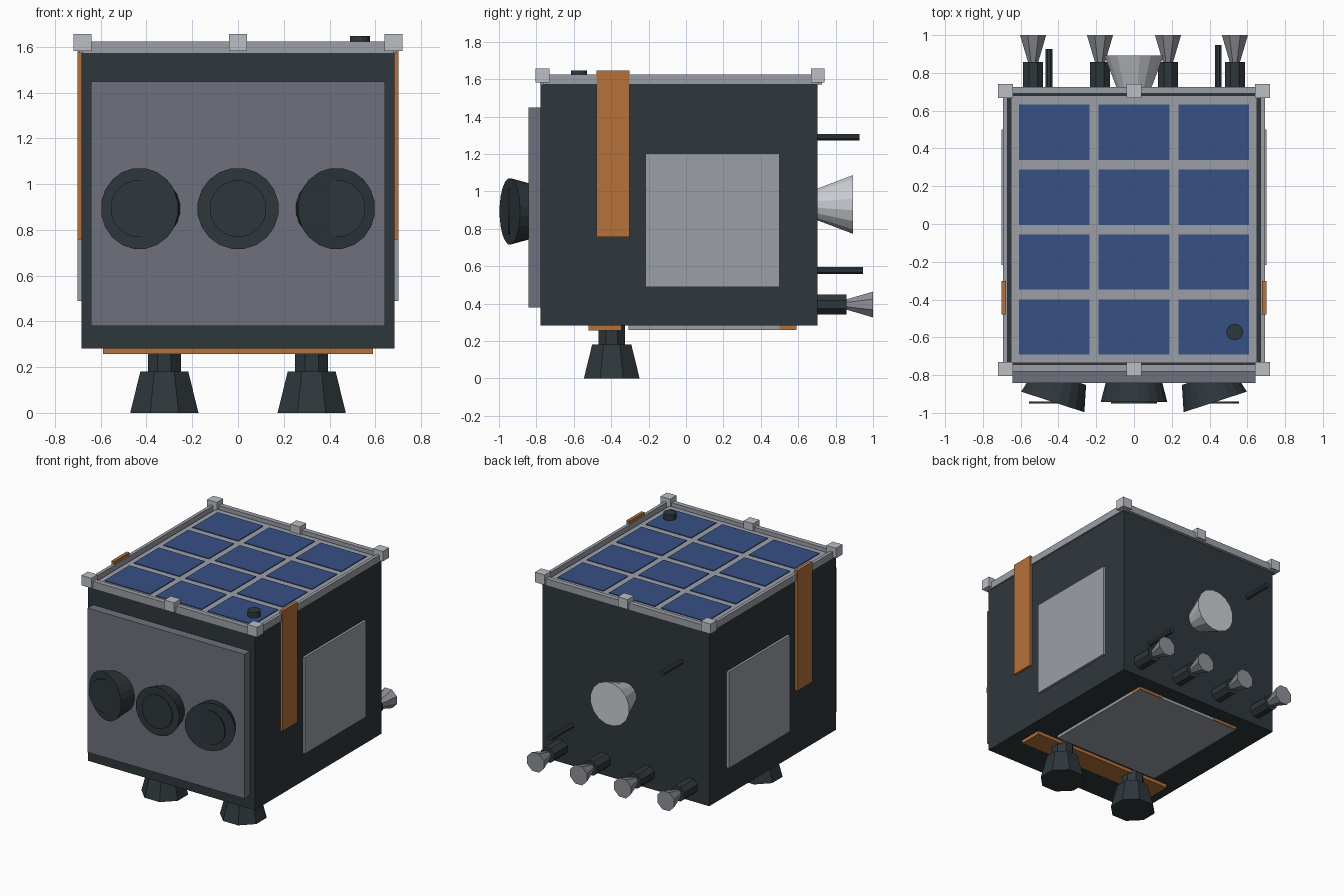
import bpy, bmesh
from math import pi, sin, cos, radians
from mathutils import Vector, Matrix

cube = bpy.data.objects.get("Cube")
if cube:
    bpy.data.objects.remove(cube, do_unlink=True)


def material(name, r, g, b):
    m = bpy.data.materials.new(name)
    m.use_nodes = True
    m.diffuse_color = (r, g, b, 1)
    m.node_tree.nodes["Principled BSDF"].inputs["Base Color"].default_value = (r, g, b, 1)
    return m


DARK = material("dark slate", 0.028, 0.038, 0.045)
PLATE = material("warm grey", 0.16, 0.16, 0.2)
GREY = material("frame grey", 0.33, 0.35, 0.39)
LIGHT = material("light grey", 0.5, 0.52, 0.56)
SILVER = material("silver", 0.6, 0.62, 0.66)
STEEL = material("steel", 0.27, 0.28, 0.31)
ORANGE = material("copper orange", 0.46, 0.17, 0.045)
BLUE = material("cell blue", 0.038, 0.08, 0.24)


def finish(bm, name, mat):
    mesh = bpy.data.meshes.new(name)
    bm.to_mesh(mesh)
    bm.free()
    mesh.materials.append(mat)
    obj = bpy.data.objects.new(name, mesh)
    bpy.context.collection.objects.link(obj)
    return obj


def box(name, mat, x, y, z):
    """Box from (min, max) pairs along each axis."""
    bm = bmesh.new()
    bmesh.ops.create_cube(bm, size=1)
    size = [b - a for a, b in (x, y, z)]
    mid = [(a + b) / 2 for a, b in (x, y, z)]
    bm.transform(Matrix.Translation(mid) @ Matrix.Diagonal((*size, 1)))
    return finish(bm, name, mat)


def cone(name, mat, start, end, r1, r2, sides):
    """Capped frustum between two points; radii measured across the flats."""
    start, end = Vector(start), Vector(end)
    axis = end - start
    k = 1 / cos(pi / sides)
    bm = bmesh.new()
    bmesh.ops.create_cone(bm, cap_ends=True, segments=sides, radius1=r1 * k,
                          radius2=r2 * k, depth=axis.length)
    bm.transform(Matrix.Translation((start + end) / 2)
                 @ axis.to_track_quat('Z', 'Y').to_matrix().to_4x4()
                 @ Matrix.Rotation(pi / sides, 4, 'Z'))
    return finish(bm, name, mat)


def span(mid, half):
    return (mid - half, mid + half)


# Main body and front plate
box("body", DARK, (-0.683, 0.683), (-0.778, 0.703), (0.282, 1.572))
box("front_plate", PLATE, (-0.643, 0.643), (-0.842, -0.77), (0.38, 1.449))

# Solar panel with a grid of cells
box("solar_panel", GREY, (-0.652, 0.652), (-0.737, 0.68), (1.565, 1.6))
for i in range(3):
    for j in range(4):
        box("solar_cell", BLUE, span(0.423 * (i - 1), 0.187),
            span(-0.03 + 0.344 * (j - 1.5), 0.146), (1.598, 1.606))

# Roof rails and corner blocks
for y in (-0.763, 0.708):
    box("cross_rail", GREY, (-0.68, 0.68), span(y, 0.018), (1.572, 1.624))
    for x in (-0.68, 0, 0.68):
        box("rail_block", LIGHT, span(x, 0.04), span(y - 0.004, 0.037), (1.582, 1.656))
for s, side in ((1, "left"), (-1, "right")):
    box(side + "_rail", GREY, span(s * 0.682, 0.012), (-0.763, 0.708), (1.572, 1.624))
    # Side strap and side plate
    box(side + "_strap", ORANGE, span(s * 0.689, 0.012), (-0.479, -0.302), (0.757, 1.646))
    box(side + "_plate", GREY, span(s * 0.69, 0.011), (-0.216, 0.5), (0.49, 1.203))
    # Landing thruster
    x, y = s * 0.322, -0.397
    cone(side + "_foot_stem", DARK, (x, y, 0.3), (x, y, 0.17), 0.072, 0.072, 8)
    cone(side + "_foot_bell", DARK, (x, y, 0.18), (x, y, 0), 0.105, 0.149, 8)

# Roof button
cone("roof_button", DARK, (0.533, -0.572, 1.59), (0.533, -0.572, 1.647), 0.043, 0.043, 12)

# Three front lenses, the outer pair splayed outward
for s in (-1, 0, 1):
    tilt = radians(18) * s
    axis = Vector((sin(tilt), -cos(tilt), 0))
    face = Vector((s * 0.43, -0.942, 0.893))
    cone("lens_housing", DARK, face - axis * 0.14, face, 0.14, 0.176, 20)
    cone("lens_disc", DARK, (s * 0.433, -0.94, 0.893), (s * 0.433, -0.95, 0.893),
         0.123, 0.123, 20)

# Rear thrusters
for x in (-0.534, -0.18, 0.18, 0.534):
    cone("thruster_barrel", DARK, (x, 0.69, 0.395), (x, 0.858, 0.395), 0.053, 0.053, 8)
    cone("thruster_nozzle", STEEL, (x, 0.85, 0.395), (x, 1, 0.395), 0.025, 0.069, 8)

# Main rear nozzle
cone("main_nozzle", SILVER, (0, 0.69, 0.93), (0, 0.893, 0.93), 0.08, 0.157, 16)

# Rear antenna rods
for x, end, z in ((-0.45, 0.927, 1.289), (0.446, 0.947, 0.577)):
    cone("antenna_rod", DARK, (x, 0.69, z), (x, end, z), 0.018, 0.018, 8)

# Underside plates
box("belly_strap", ORANGE, (-0.59, 0.59), (-0.52, -0.345), (0.257, 0.285))
box("belly_plate", GREY, (-0.443, 0.443), (-0.307, 0.588), (0.26, 0.285))
for s in (-1, 1):
    box("belly_edge_strip", ORANGE, span(s * 0.34, 0.103), (0.5, 0.592), (0.262, 0.284))
